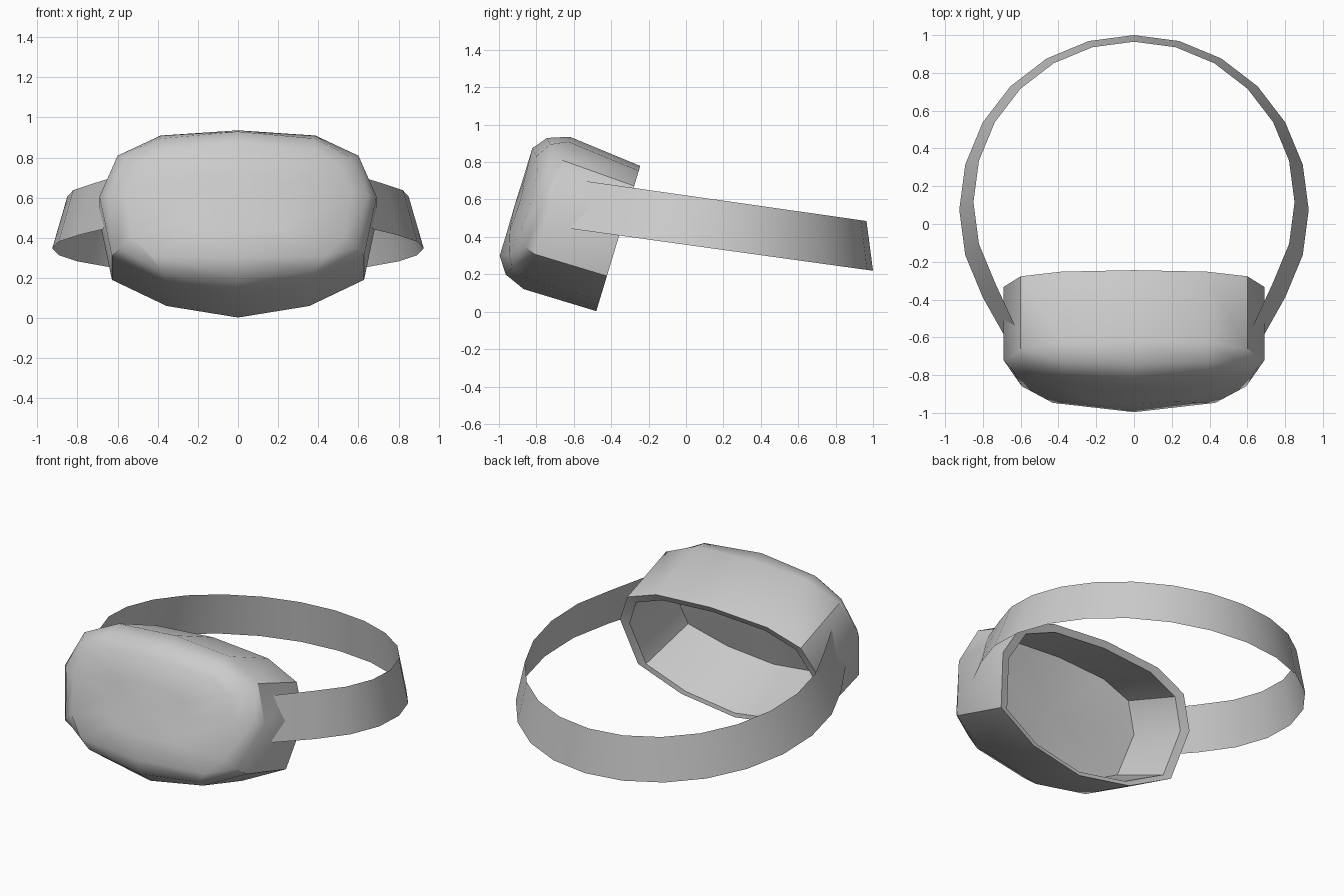
import bpy
import bmesh
from math import sin, cos, radians
from mathutils import Vector

cube = bpy.data.objects.get("Cube")
if cube:
    bpy.data.objects.remove(cube)

grey = bpy.data.materials.new("light_grey")
grey.use_nodes = True
grey.diffuse_color = (0.6, 0.6, 0.6, 1)
grey.node_tree.nodes["Principled BSDF"].inputs["Base Color"].default_value = (0.6, 0.6, 0.6, 1)

# The visor leans back: outlines are (x, up) pairs placed at a depth along its axis
UP = Vector((0, 0.29, 0.957))
FORWARD = Vector((0, -0.957, 0.29))
SHELL = [(0, .695), (.385, .668), (.6, .583), (.69, .37), (.628, .06), (.355, -.076), (0, -.136)]
FACE = [(0, .598), (.38, .565), (.5, .5), (.565, .36), (.53, .13), (.43, .02), (0, -.003)]


def mix(a, b, t):
    return [(p[0] + (q[0] - p[0]) * t, p[1] + (q[1] - p[1]) * t) for p, q in zip(a, b)]


def scaled(outline, s, middle=0.28, shift=0.0):
    return [(x * s, middle + (u - middle) * s + shift) for x, u in outline]


def make_ring(bm, outline, depth, bulge=0.0):
    """Closed ring from a half outline; sides curve back by the bulge."""
    full = outline + [(-x, u) for x, u in outline[-2:0:-1]]
    return [bm.verts.new(Vector((x, 0, 0)) + UP * u + FORWARD * (depth - bulge * x * x))
            for x, u in full]


def bridge(bm, a, b, closed=True):
    for i in range(len(a) if closed else len(a) - 1):
        j = (i + 1) % len(a)
        bm.faces.new((a[i], a[j], b[j], b[i]))


def finish(bm, name, angle):
    bmesh.ops.recalc_face_normals(bm, faces=bm.faces)
    mesh = bpy.data.meshes.new(name)
    bm.to_mesh(mesh)
    bm.free()
    mesh.materials.append(grey)
    obj = bpy.data.objects.new(name, mesh)
    bpy.context.collection.objects.link(obj)
    bpy.ops.object.select_all(action='DESELECT')
    obj.select_set(True)
    bpy.context.view_layer.objects.active = obj
    bpy.ops.object.shade_smooth_by_angle(angle=radians(angle))


# Visor shell: cavity floor, cavity wall, rim, outer wall, rounded edge, bulged front
back = [(x, u - 0.02 if u > 0.5 else u) for x, u in SHELL]
front = [(x, u + 0.02 if u > 0.6 else u) for x, u in SHELL]
bm = bmesh.new()
rings = [
    make_ring(bm, scaled(SHELL, 0.84), 0.88, 0.15),
    make_ring(bm, scaled(back, 0.92, shift=-0.01), 0.47),
    make_ring(bm, back, 0.46),
    make_ring(bm, front, 0.866),
    make_ring(bm, mix(front, FACE, 0.35), 0.98, 0.16),
    make_ring(bm, FACE, 1.04, 0.24),
    make_ring(bm, scaled(FACE, 0.5), 1.04, 0.24),
]
for a, b in zip(rings, rings[1:]):
    bridge(bm, a, b)
for ring, depth in ((rings[0], 0.88), (rings[-1], 1.042)):
    centre = bm.verts.new(UP * 0.28 + FORWARD * depth)
    for i, v in enumerate(ring):
        bm.faces.new((v, ring[(i + 1) % len(ring)], centre))
finish(bm, "visor_shell", 38)


# Head strap: thin flared band sloping down to the back
def strap_edge(bm, centre_y, radius, end, height, slope):
    half = [(radius * sin(radians(a)), centre_y + radius * cos(radians(a)))
            for a in range(0, 121, 15)] + [end]
    points = [(-x, y) for x, y in half[:0:-1]] + half
    return [bm.verts.new((x, y, height - slope * y)) for x, y in points]


bm = bmesh.new()
lower = strap_edge(bm, 0.075, 0.925, (0.67, -0.62), 0.358, 0.139)
upper = strap_edge(bm, 0.115, 0.85, (0.625, -0.55), 0.622, 0.142)
bridge(bm, lower, upper, closed=False)
finish(bm, "head_strap", 30)
